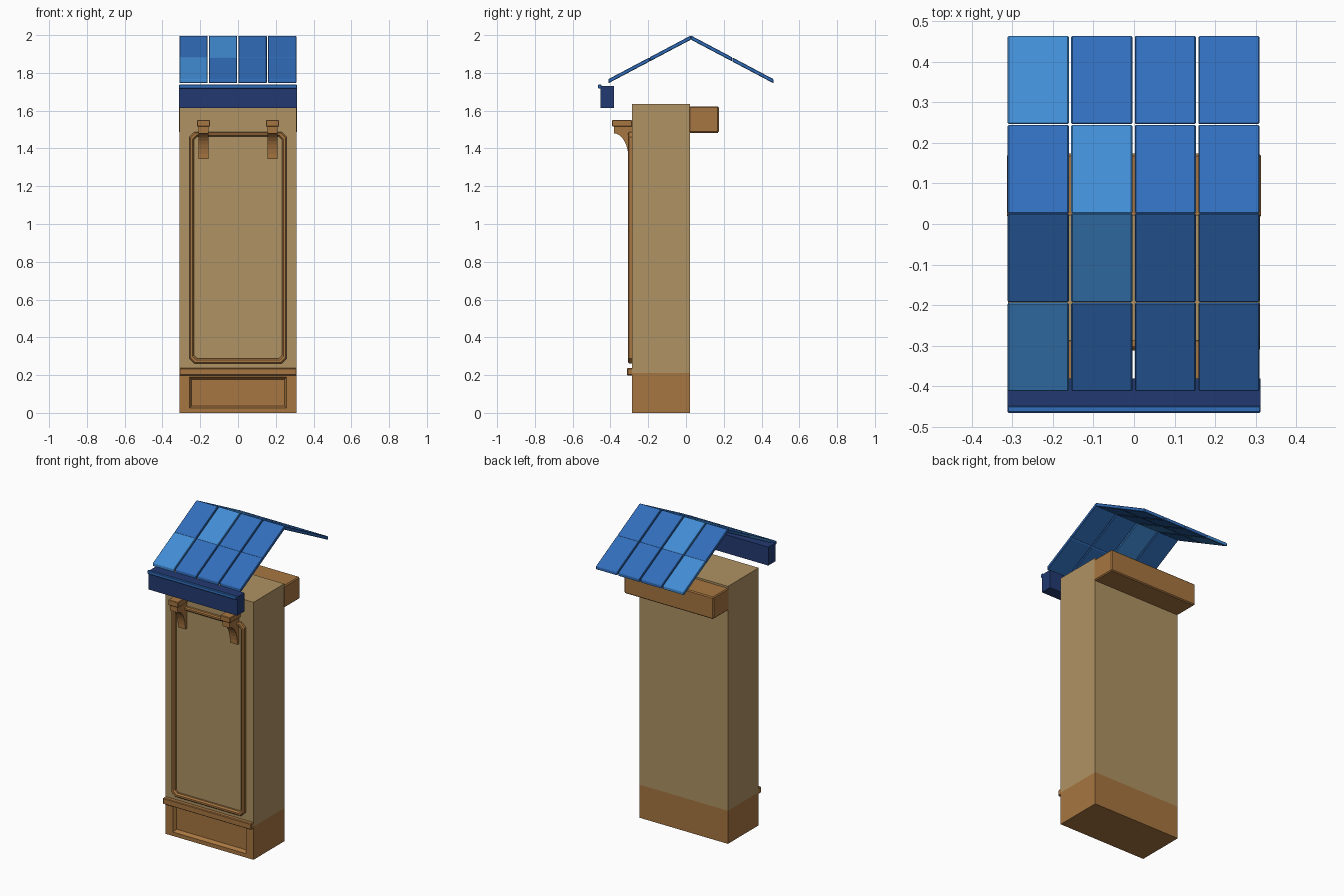
import bpy, bmesh, math
from mathutils import Vector

if "Cube" in bpy.data.objects:
    bpy.data.objects.remove(bpy.data.objects["Cube"])


def material(name, rgb):
    m = bpy.data.materials.new(name)
    m.diffuse_color = (*rgb, 1)
    m.use_nodes = True
    m.node_tree.nodes["Principled BSDF"].inputs["Base Color"].default_value = m.diffuse_color
    return m


PLASTER = material("tan plaster", (0.43, 0.29, 0.125))
WOOD = material("brown wood", (0.39, 0.182, 0.053))
TILE = material("blue tile", (0.031, 0.155, 0.50))
LIGHT_TILE = material("light blue tile", (0.055, 0.27, 0.67))
NAVY = material("navy beam", (0.016, 0.042, 0.165))


def finish(bm, name, mat, bevel=0):
    bmesh.ops.recalc_face_normals(bm, faces=bm.faces)
    me = bpy.data.meshes.new(name)
    bm.to_mesh(me)
    bm.free()
    me.materials.append(mat)
    ob = bpy.data.objects.new(name, me)
    bpy.context.collection.objects.link(ob)
    if bevel:
        b = ob.modifiers.new("edge bevel", "BEVEL")
        b.width = bevel
        b.segments = 1
        b.limit_method = "ANGLE"
        b.angle_limit = math.radians(40)
    return ob


def box(name, x, y, z, mat, bevel=0):
    bm = bmesh.new()
    bmesh.ops.create_cube(bm, size=1)
    for v in bm.verts:
        v.co = [a + (b - a) * (c + 0.5) for (a, b), c in zip((x, y, z), v.co)]
    return finish(bm, name, mat, bevel)


def extrude_profile(name, pts, x0, x1, mat, bevel=0):
    """Extrude a closed (y, z) outline along x."""
    bm = bmesh.new()
    face = bm.faces.new([bm.verts.new((x0, y, z)) for y, z in pts])
    out = bmesh.ops.extrude_face_region(bm, geom=[face])["geom"]
    for v in out:
        if isinstance(v, bmesh.types.BMVert):
            v.co.x = x1
    return finish(bm, name, mat, bevel)


# Wall and the beam behind its top
box("wall", (-0.31, 0.31), (-0.287, 0.022), (0.21, 1.635), PLASTER)
box("back_beam", (-0.313, 0.313), (0.015, 0.174), (1.483, 1.623), WOOD, 0.006)

# Plinth with a recessed front panel
bm = bmesh.new()
bmesh.ops.create_cube(bm, size=1)
for v in bm.verts:
    v.co = (v.co.x * 0.62, -0.1325 + v.co.y * 0.309, 0.105 + v.co.z * 0.21)
bm.normal_update()
front = min(bm.faces, key=lambda f: f.normal.y)


def shape_front(hx, z0, z1, dy):
    bmesh.ops.inset_region(bm, faces=[front], thickness=0.004)
    for v in front.verts:
        v.co.x = math.copysign(hx, v.co.x)
        v.co.z = z0 if v.co.z < 0.1 else z1
        v.co.y += dy


shape_front(0.257, 0.025, 0.19, 0)
shape_front(0.245, 0.037, 0.176, 0.022)
finish(bm, "plinth", WOOD)
box("plinth_ledge", (-0.31, 0.31), (-0.312, -0.28), (0.198, 0.237), WOOD, 0.004)

# Panel moulding: four stepped rings with chamfered corners
bm = bmesh.new()


def ring(inset, y):
    hx, z0, z1 = 0.257 - inset, 0.262 + inset, 1.487 - inset
    c = 0.026 - inset * 0.4
    pts = [(-hx + c, z0), (hx - c, z0), (hx, z0 + c), (hx, z1 - c),
           (hx - c, z1), (-hx + c, z1), (-hx, z1 - c), (-hx, z0 + c)]
    return [bm.verts.new((x, y, z)) for x, z in pts]


rings = [ring(i, y) for i, y in ((0, -0.285), (0, -0.301), (0.006, -0.308),
                                 (0.017, -0.308), (0.025, -0.299), (0.025, -0.285))]
for a, b in zip(rings, rings[1:] + rings[:1]):
    for i in range(8):
        j = (i + 1) % 8
        bm.faces.new((a[i], a[j], b[j], b[i]))
finish(bm, "panel_moulding", WOOD)

# Curved brackets with caps
curve = [(-0.382 + 0.078 * math.sin(t), 1.345 + 0.135 * math.cos(t))
         for t in [k * math.pi / 16 for k in range(9)]]
outline = [(-0.285, 1.52), (-0.382, 1.52)] + curve + [(-0.285, 1.345)]
for side, sx in (("left", -0.183), ("right", 0.183)):
    extrude_profile(side + "_bracket", outline, sx - 0.026, sx + 0.026, WOOD)
    box(side + "_bracket_cap", (sx - 0.035, sx + 0.035), (-0.391, -0.285),
        (1.516, 1.55), WOOD, 0.003)

# Eave beam with a projecting lip
box("eave_beam", (-0.312, 0.312), (-0.453, -0.38), (1.614, 1.731), NAVY)
box("eave_lip", (-0.312, 0.312), (-0.465, -0.448), (1.717, 1.739), TILE, 0.003)

# Gable roof: two slopes, each with two rows of four tiles
RIDGE = Vector((0.026, 1.998))
RUN, DROP, THICK = 0.437, 0.231, 0.022
for slope, d in (("front", -1), ("back", 1)):
    for row in range(2):
        for col in range(4):
            s0 = row * 0.503
            s1 = 0.499 + row * 0.501
            top = [(RIDGE.x + d * RUN * s, RIDGE.y - DROP * s) for s in (s0, s1)]
            low = [(y, z - THICK) for y, z in reversed(top)]
            x0 = -0.311 + col * 0.1565
            mat = LIGHT_TILE if col + row == 1 and col < 2 else TILE
            extrude_profile(f"{slope}_tile_{row + 1}_{col + 1}", top + low,
                            x0, x0 + 0.1505, mat, 0.003)
